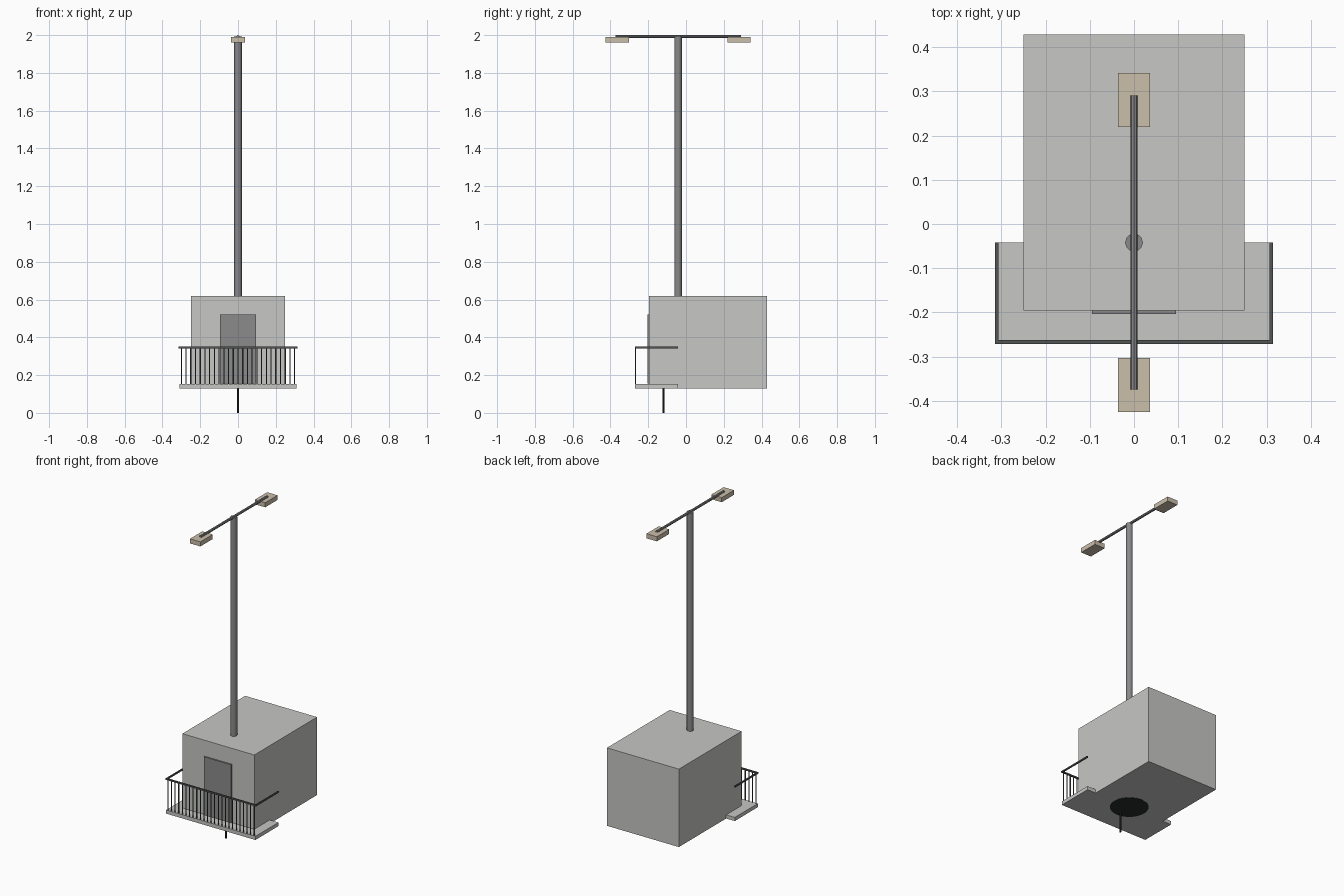
import bpy
from mathutils import Vector

cube = bpy.data.objects.get("Cube")
if cube:
    bpy.data.objects.remove(cube, do_unlink=True)


def material(name, rgb):
    m = bpy.data.materials.new(name)
    m.use_nodes = True
    color = (*rgb, 1)
    m.diffuse_color = color
    m.node_tree.nodes["Principled BSDF"].inputs["Base Color"].default_value = color
    return m


concrete = material("light grey concrete", (0.57, 0.57, 0.56))
door_grey = material("door grey", (0.26, 0.26, 0.26))
pole_grey = material("pole grey", (0.25, 0.25, 0.26))
rail_grey = material("dark railing grey", (0.085, 0.09, 0.09))
black = material("near black", (0.02, 0.024, 0.024))
cream = material("lamp cream", (0.6, 0.52, 0.41))


def box(name, low, high, mat):
    low, high = Vector(low), Vector(high)
    bpy.ops.mesh.primitive_cube_add(size=1, location=(low + high) / 2)
    ob = bpy.context.object
    ob.name = name
    for v in ob.data.vertices:
        v.co = Vector(a * b for a, b in zip(v.co, high - low))
    ob.data.materials.append(mat)
    return ob


def rod(name, start, end, radius, mat, sides=8):
    start, end = Vector(start), Vector(end)
    axis = end - start
    bpy.ops.mesh.primitive_cylinder_add(
        vertices=sides, radius=radius, depth=axis.length,
        location=(start + end) / 2, rotation=axis.to_track_quat('Z', 'Y').to_euler())
    ob = bpy.context.object
    ob.name = name
    ob.data.materials.append(mat)
    bpy.ops.object.shade_smooth_by_angle()
    return ob


# Cabin, door and balcony floor
box("cabin", (-0.25, -0.195, 0.13), (0.25, 0.428, 0.62), concrete)
box("door", (-0.095, -0.204, 0.155), (0.095, -0.194, 0.52), door_grey)
box("balcony_floor", (-0.31, -0.27, 0.13), (0.31, -0.042, 0.153), concrete)

# Railing: handrails, then evenly spaced balusters along the front
rail_z, rail_y, rail_x = 0.346, -0.266, 0.31
box("front_handrail", (-0.314, -0.271, 0.342), (0.314, -0.262, 0.351), rail_grey)
for side, name in ((-1, "right"), (1, "left")):
    x = side * rail_x
    box(name + "_handrail", (x - 0.004, -0.266, 0.342), (x + 0.004, -0.042, 0.351), rail_grey)
count = 25
for i in range(count):
    x = -0.3 + 0.6 * i / (count - 1)
    rod(f"baluster_{i + 1}", (x, rail_y - 0.001, 0.15), (x, rail_y - 0.001, rail_z), 0.003, rail_grey)

# Lamp mast with cross arm and two lamp heads
mast_y = -0.042
rod("mast", (0, mast_y, 0.6), (0, mast_y, 1.992), 0.02, pole_grey, 12)
rod("cross_arm", (0, mast_y - 0.332, 1.992), (0, mast_y + 0.332, 1.992), 0.008, pole_grey)
for side, name in ((-1, "front"), (1, "back")):
    y = mast_y + side * 0.322
    box(name + "_lamp", (-0.036, y - 0.061, 1.961), (0.036, y + 0.061, 1.99), cream)

# Underside hatch and its hanging rod
rod("underside_hatch", (0, mast_y, 0.1285), (0, mast_y, 0.134), 0.11, black, 32)
rod("hanging_rod", (0, -0.12, 0), (0, -0.12, 0.132), 0.005, black)
